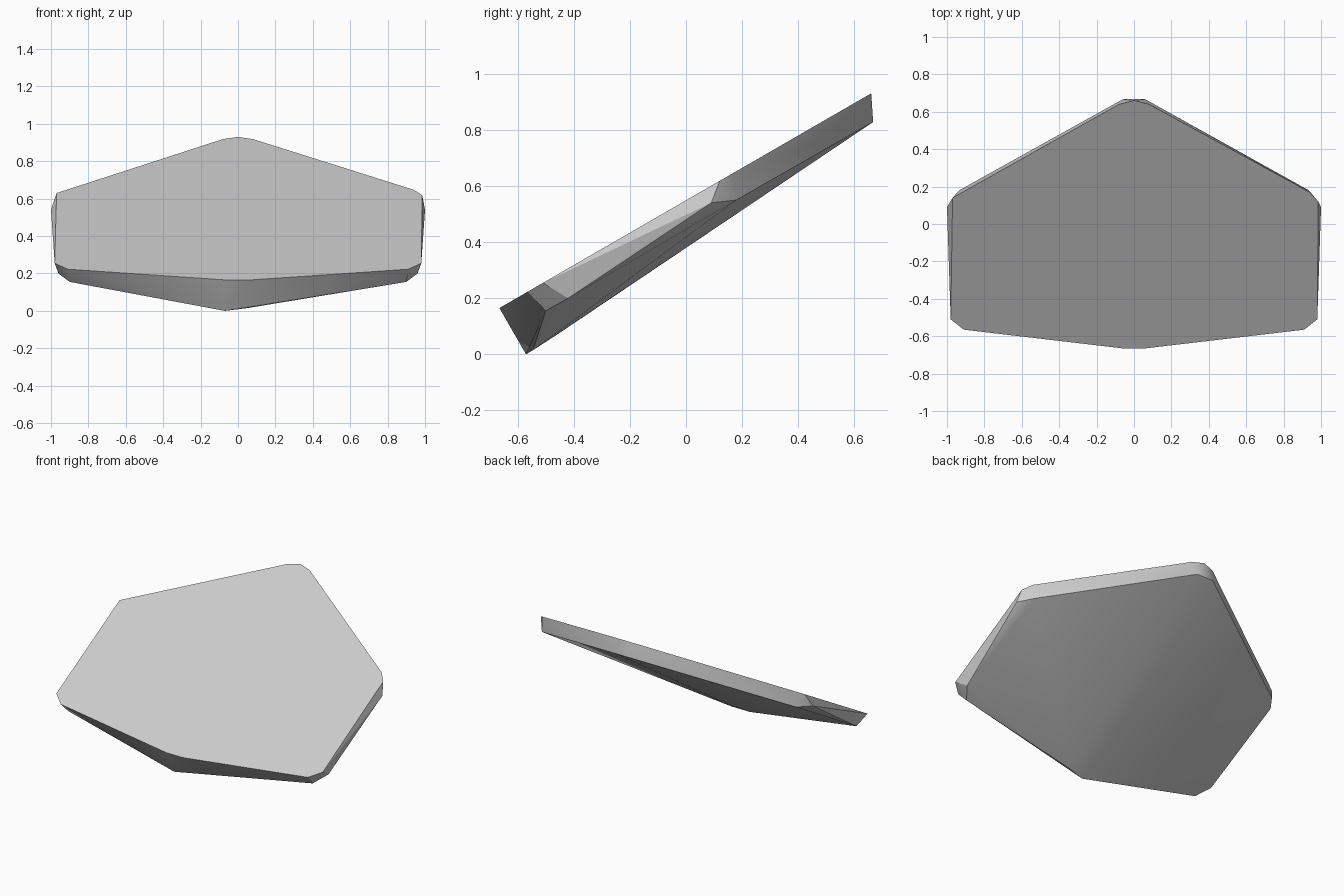
import bpy
import bmesh
import math

cube = bpy.data.objects.get("Cube")
if cube:
    bpy.data.objects.remove(cube, do_unlink=True)


def make_material(name, colour):
    mat = bpy.data.materials.new(name)
    mat.use_nodes = True
    mat.diffuse_color = colour
    mat.node_tree.nodes["Principled BSDF"].inputs["Base Color"].default_value = colour
    return mat


def on_slope(x, y):
    """Point on the flat upper plane, which rises 30 degrees to the back."""
    return (x, y, 0.549 + y * math.tan(math.radians(30)))


def mirrored(points):
    return [(side * p[0], *p[1:]) for side in (1, -1) for p in points]


# Flat top outline: both halves match except for the outer back corners
top_half = [(0.06, -0.665), (0.91, -0.565), (0.98, -0.51), (0.08, 0.64)]
top = mirrored(top_half) + [(0, 0.66), (0.985, 0.12), (0.94, 0.17), (-0.97, 0.14)]

# Underside: chamfered rim with a low keel near the front
rim_half = [(0.9, -0.5, 0.155), (0.96, -0.42, 0.2), (1.0, 0.09, 0.54),
            (0.935, 0.18, 0.55), (0.06, 0.667, 0.828)]
keel = [(-0.07, -0.57, 0.0), (0.05, -0.545, 0.015), (0.0, -0.46, 0.07)]

# Wrap the points in a convex faceted slab
bm = bmesh.new()
for point in [on_slope(*p) for p in top] + mirrored(rim_half) + keel:
    bm.verts.new(point)
bmesh.ops.convex_hull(bm, input=bm.verts)
bmesh.ops.dissolve_limit(bm, angle_limit=math.radians(1), verts=bm.verts, edges=bm.edges)
bmesh.ops.recalc_face_normals(bm, faces=bm.faces)

mesh = bpy.data.meshes.new("stone_slab")
bm.to_mesh(mesh)
bm.free()
mesh.materials.append(make_material("stone grey", (0.6, 0.6, 0.6, 1)))

slab = bpy.data.objects.new("stone_slab", mesh)
bpy.context.collection.objects.link(slab)
bpy.context.view_layer.objects.active = slab
slab.select_set(True)
bpy.ops.object.shade_smooth_by_angle(angle=math.radians(30))
